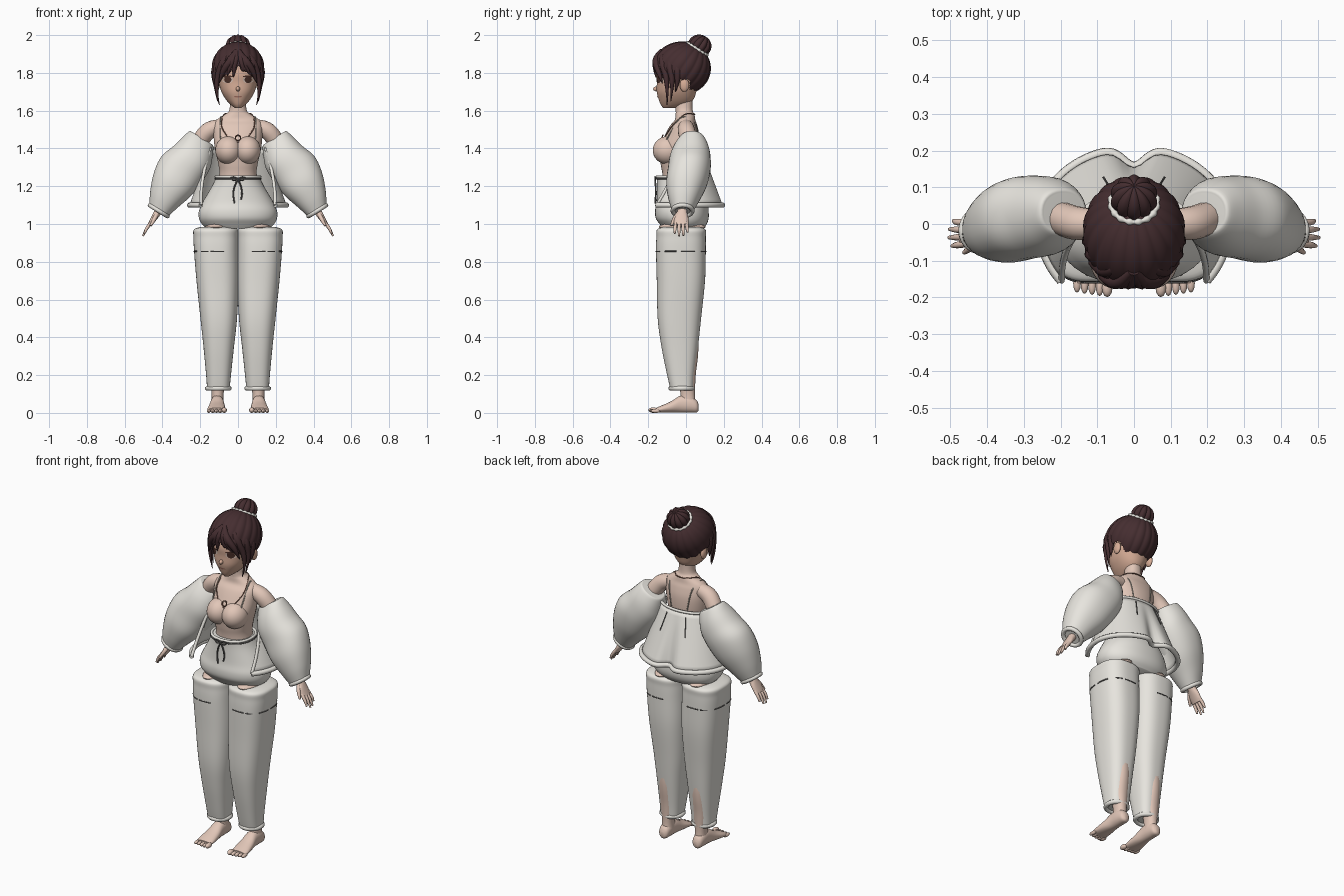
import bpy, bmesh, math
from math import sin, cos, pi, radians
from mathutils import Vector
from mathutils.bvhtree import BVHTree

if "Cube" in bpy.data.objects:
    bpy.data.objects.remove(bpy.data.objects["Cube"])


def material(name, rgb):
    m = bpy.data.materials.new(name)
    m.use_nodes = True
    m.diffuse_color = (*rgb, 1)
    m.node_tree.nodes["Principled BSDF"].inputs["Base Color"].default_value = (*rgb, 1)
    return m


WHITE = material("white_fabric", (.81, .79, .74))
SKIN = material("skin", (.76, .57, .48))
FACE = material("face_skin", (.68, .42, .31))
HAIR = material("dark_brown_hair", (.06, .027, .03))
SEAM = material("grey_seam", (.13, .125, .12))
CORD = material("brown_cord", (.20, .10, .07))
STRAP = material("taupe_strap", (.36, .33, .28))
EYE = material("dark_eye", (.07, .03, .022))
EYE_WHITE = material("eye_white", (.66, .52, .45))
LIP = material("lip", (.42, .19, .14))
parts = []


def make(name, verts, faces, mat, mirror=False, recalc=True):
    me = bpy.data.meshes.new(name)
    me.from_pydata([tuple(v) for v in verts], [], faces)
    if recalc:
        bm = bmesh.new()
        bm.from_mesh(me)
        bmesh.ops.recalc_face_normals(bm, faces=bm.faces)
        bm.to_mesh(me)
        bm.free()
    me.materials.append(mat)
    ob = bpy.data.objects.new(name, me)
    bpy.context.scene.collection.objects.link(ob)
    if mirror:
        ob.modifiers.new("mirror", "MIRROR").use_mirror_merge = False
    parts.append(ob)
    return ob


def smooth(pts, closed=False, k=5):
    """Catmull-Rom through tuples of any length."""
    n, out = len(pts), []
    pick = (lambda i: pts[i % n]) if closed else (lambda i: pts[min(max(i, 0), n - 1)])
    for i in range(n if closed else n - 1):
        quad = [pick(i + j) for j in (-1, 0, 1, 2)]
        for s in range(k):
            t = s / k
            out.append(tuple(b + .5 * t * (c - a + t * (2*a - 5*b + 4*c - d + t * (3*(b - c) + d - a)))
                             for a, b, c, d in zip(*quad)))
    return out if closed else out + [tuple(pts[-1])]


def skin_rings(name, rings, mat, mirror=False, closed=False):
    m, n = len(rings), len(rings[0])
    faces = [(i*n + j, i*n + (j + 1) % n, (i + 1) % m*n + (j + 1) % n, (i + 1) % m*n + j)
             for i in range(m if closed else m - 1) for j in range(n)]
    if not closed:
        faces += [tuple(range(n)), tuple(range((m - 1)*n, m*n))]
    return make(name, [v for r in rings for v in r], faces, mat, mirror)


def oval(ang, e):
    c, s = cos(ang), sin(ang)
    return math.copysign(abs(c)**(2/e), c), math.copysign(abs(s)**(2/e), s)


def loft(name, secs, mat, mirror=False, e=2.2, n=32, place=lambda u, v, t: (u, v, t)):
    """Sections are (t, centre u, half u, centre v, half v)."""
    rings = []
    for t, cu, hu, cv, hv in smooth(secs):
        o = [oval(2*pi*(j + .5)/n, e) for j in range(n)]
        rings.append([place(cu + hu*a, cv + hv*b, t) for a, b in o])
    return skin_rings(name, rings, mat, mirror)


def body(secs, cx=0):
    """(z, half width, front y, back y) to loft sections."""
    return [(z, cx, h, (f + b)/2, (b - f)/2) for z, h, f, b in secs]


def sweep(name, pts, radii, mat, mirror=False, closed=False, n=8, k=5):
    radii = radii if isinstance(radii, (list, tuple)) else [radii]*len(pts)
    path = smooth([(*p, r) for p, r in zip(pts, radii)], closed, k)
    ps, rings = [Vector(p[:3]) for p in path], []
    m, side = len(ps), Vector((.3, .5, .8))
    for i, p in enumerate(ps):
        a, b = (ps[i - 1], ps[(i + 1) % m]) if closed else (ps[max(i - 1, 0)], ps[min(i + 1, m - 1)])
        t = (b - a).normalized()
        side = (side - t*side.dot(t)).normalized()
        up = t.cross(side)
        rings.append([p + path[i][3]*(side*cos(2*pi*j/n) + up*sin(2*pi*j/n)) for j in range(n)])
    return skin_rings(name, rings, mat, mirror, closed)


def ball(name, c, rad, mat, mirror=False, pole=(0, 0, 1), ribs=0, depth=0, rows=14, n=24, keep=lambda p: True):
    c, pole = Vector(c), Vector(pole).normalized()
    e1 = Vector((1, 0, 0))
    e2 = pole.cross(e1)
    verts = []
    for i in range(rows + 1):
        th = .02 + (pi - .04)*i/rows
        for j in range(n):
            ph = 2*pi*j/n
            d = pole*cos(th) + (e1*cos(ph) + e2*sin(ph))*sin(th)
            g = 1 + depth*(abs(sin(ribs*ph/2)) - .6)*sin(th)
            verts.append(c + Vector((d.x*rad[0], d.y*rad[1], d.z*rad[2]))*g)
    faces = [(i*n + j, i*n + (j + 1) % n, (i + 1)*n + (j + 1) % n, (i + 1)*n + j) for i in range(rows) for j in range(n)]
    faces = [f for f in faces if keep(sum((verts[k] for k in f), Vector())/4)]
    return make(name, verts, faces, mat, mirror)


def tree_of(ob):
    return BVHTree.FromPolygons([v.co for v in ob.data.vertices], [p.vertices[:] for p in ob.data.polygons])


def hug(tree, pts, off=.002):
    hits = [tree.find_nearest(Vector(p)) for p in pts]
    return [h[0] + h[1]*off for h in hits]


# Torso, neck and bust
torso = loft("torso", body([(1.15, .12, -.12, .06), (1.26, .10, -.125, .055), (1.32, .105, -.135, .06),
             (1.40, .123, -.142, .07), (1.47, .13, -.112, .07), (1.52, .13, -.085, .06), (1.55, .115, -.06, .05),
             (1.58, .07, -.055, .045), (1.605, .046, -.055, .035), (1.68, .042, -.06, .035)]), SKIN)
ball("bust", (.05, -.095, 1.39), (.07, .081, .075), SKIN, True, rows=20, n=32)
sweep("upper_arms", [(.10, 0, 1.515), (.16, .003, 1.49), (.22, .02, 1.41), (.30, .02, 1.28)], [.04, .046, .044, .04], SKIN, True, n=16)

# Necklace and shoulder straps
half = [(.035, -.2, 1.470), (.07, -.15, 1.488), (.098, -.09, 1.535), (.09, -.01, 1.6), (.05, .06, 1.6)]
loop = [(0, -.2, 1.466)] + half + [(0, .07, 1.59)] + [(-x, y, z) for x, y, z in reversed(half)]
t_tree = tree_of(torso)
sweep("necklace", hug(t_tree, loop), .003, CORD, closed=True, n=6)
sweep("pendant_ring", [(.014*cos(a*pi/4), -.128 - .006*sin(a*pi/4 + pi), 1.456 + .014*sin(a*pi/4)) for a in range(8)], .0035, CORD, closed=True, n=6)
sweep("shoulder_straps", hug(t_tree, [(.112, -.14, 1.43), (.118, -.12, 1.49), (.112, -.03, 1.6), (.085, .08, 1.53), (.07, .12, 1.40)]), .0035, STRAP, True, n=6)

# Head
head = loft("head", body([(1.614, .016, -.120, -.06), (1.632, .04, -.134, .01), (1.66, .065, -.145, .04),
            (1.70, .088, -.155, .055), (1.75, .102, -.155, .07), (1.80, .108, -.158, .09), (1.86, .10, -.14, .09),
            (1.92, .06, -.09, .05)]), FACE, n=48)
ball("nose", (0, -.154, 1.715), (.011, .02, .013), FACE)
ball("ears", (.112, -.008, 1.735), (.014, .025, .035), FACE, True)
h_tree = tree_of(head)


def decal(name, cx, cz, w, h, mat, off, mirror=True, n=20):
    pts = [(cx, cz)] + [(cx + w*cos(2*pi*i/n), cz + h*sin(2*pi*i/n)) for i in range(n)]
    verts = []
    for x, z in pts:
        y = h_tree.ray_cast(Vector((x, -1, z)), Vector((0, 1, 0)))[0].y
        verts.append((x, y - off, z))
    make(name, verts, [(0, i + 1, (i + 1) % n + 1) for i in range(n)], mat, mirror, False)


decal("eye_whites", .055, 1.763, .029, .018, EYE_WHITE, .002)
decal("irises", .054, 1.764, .019, .018, EYE, .004)
decal("upper_lashes", .056, 1.781, .030, .005, EYE, .005)
decal("mouth", 0, 1.674, .022, .005, LIP, .003, False)


# Hair cap with combed grooves, open over the face
def hair_keep(p):
    if p.y > .02:
        return True
    return p.z > 1.765 if p.y > -.05 else p.z > 1.84 - .8*abs(p.x)


TILT = Vector((0, .54, .84))
ball("hair_cap", (0, -.022, 1.825), (.138, .152, .14), HAIR, pole=TILT, ribs=18, depth=.035, rows=50, n=144, keep=hair_keep)
ball("hair_bun", (0, .072, 1.943), (.062, .06, .058), HAIR, pole=TILT, ribs=10, depth=.14, rows=20, n=80)
ring = [Vector((0, .058, 1.927)) + .063*(Vector((1, 0, 0))*cos(a*pi/16) + Vector((0, .84, -.54))*sin(a*pi/16)) for a in range(32)]
sweep("scrunchie", ring, [.006, .010]*16, WHITE, closed=True, k=3)

# Fringe and loose locks, swept from a centre parting
locks = [[(.005, -.125, 1.915), (.04, -.157, 1.865), (.078, -.146, 1.81), (.100, -.125, 1.745)],
         [(.02, -.10, 1.925), (.075, -.125, 1.865), (.107, -.106, 1.78), (.112, -.1, 1.70), (.098, -.1, 1.63)],
         [(.05, -.06, 1.925), (.105, -.085, 1.85), (.119, -.075, 1.77), (.117, -.075, 1.71), (.108, -.08, 1.65)],
         [(.08, -.03, 1.90), (.118, -.045, 1.83), (.123, -.045, 1.77), (.116, -.055, 1.70)]]
for i, pts in enumerate(locks):
    sweep(f"side_locks_{i + 1}", pts, [.010, .020, .016, .008, .002][:len(pts) - 1] + [.002], HAIR, True)
for i, (x, z) in enumerate(((-.075, 1.775), (-.05, 1.785), (-.022, 1.775), (.03, 1.81), (.055, 1.79))):
    sweep(f"fringe_{i + 1}", [(x*.1, -.13, 1.92), (x*.55, -.158, 1.87), (x*.9, -.163 + x*x*2, 1.82), (x*1.15, -.160 + x*x*3, z)],
          [.010, .018, .012, .002], HAIR)

# Puffy sleeves, cuffs and hands share the slanted arm frame
ORIGIN, AXIS, ACROSS = Vector((.195, 0, 1.45)), Vector((.53, 0, -.85)), Vector((.85, 0, .53))


def arm(u, v, t):
    return ORIGIN + AXIS*t + ACROSS*u + Vector((0, v, 0))


loft("sleeves", [(-.006, 0, .062, .032, .052), (0, 0, .076, .032, .066), (.05, -.006, .096, .027, .093), (.11, -.009, .114, .022, .108),
                 (.19, .003, .127, .017, .113), (.28, .002, .117, .003, .108), (.37, -.001, .087, -.01, .083),
                 (.44, -.01, .058, -.018, .055)], WHITE, True, place=arm)
sweep("sleeve_cuffs", [arm(-.01 + .055*cos(a*pi/6), -.018 + .052*sin(a*pi/6), .44) for a in range(12)], .012, WHITE, True, True)
loft("palms", [(.40, -.01, .022, -.02, .026), (.45, -.01, .02, -.02, .026), (.49, -.01, .016, -.025, .038),
               (.53, -.01, .012, -.025, .036)], SKIN, True, n=16, place=arm)
for i, end in enumerate((.583, .598, .595, .575)):
    v = -.054 + .019*i
    sweep(f"fingers_{i + 1}", [arm(-.01, v, .51), arm(-.006, v*1.1 + .002, .55), arm(-.01, v*1.2 + .005, end)], [.0095, .009, .005], SKIN, True)
sweep("thumbs", [arm(-.01, -.035, .45), arm(-.014, -.062, .49), arm(-.016, -.078, .53)], [.012, .011, .006], SKIN, True)


# Open jacket body flaring to a two-lobed hem; s runs -1 to 1 round the back
def jacket(s, t):
    a = s*radians(100 + 30*t)
    notch = 1 - .24*t*math.exp(-(a/.17)**2)
    depth = (.085 + .12*t) if cos(a) > 0 else (.11 + .13*t)
    return (sin(a)*(.15 + .107*t), cos(a)*depth*notch, 1.40 - .30*t)


NA, NT = 60, 10
around = [-1 + 2*i/NA for i in range(NA + 1)]
shell = make("jacket_body", [jacket(s, t/NT) for t in range(NT + 1) for s in around],
             [(t*(NA + 1) + i, t*(NA + 1) + i + 1, (t + 1)*(NA + 1) + i + 1, (t + 1)*(NA + 1) + i)
              for t in range(NT) for i in range(NA)], WHITE)
shell.modifiers.new("thickness", "SOLIDIFY").thickness = .008
sweep("jacket_hem", [jacket(s, 1) for s in around], .014, WHITE, k=2)
sweep("jacket_top_edge", [jacket(s, 0) for s in around], .008, WHITE, k=1)
sweep("jacket_front_edges", [jacket(1, t/5) for t in range(6)], .009, WHITE, True)
sweep("jacket_back_seams", [Vector(jacket(.22, t)) + Vector((.001, .004, 0)) for t in (.08, .2, .32, .42)], .003, SEAM, True, n=6)

# Shorts with drawstring
loft("shorts", body([(.975, .165, -.12, .09), (1.0, .192, -.14, .11), (1.03, .207, -.16, .12), (1.07, .207, -.164, .12),
                     (1.12, .185, -.156, .115), (1.20, .138, -.153, .09), (1.25, .115, -.155, .075)]), WHITE, n=48)
for name, z, r, out, mat in (("waistband", 1.25, .008, 0, WHITE), ("waist_cord", 1.239, .0035, .005, SEAM)):
    pts = [oval(2*pi*i/24, 2.2) for i in range(24)]
    sweep(name, [((.117 + out)*u, -.04 + (.114 + out)*v, z) for u, v in pts], r, mat, closed=True)
sweep("bow_loops", [(0, -.163, 1.237), (.022, -.165, 1.250), (.038, -.162, 1.243), (.022, -.165, 1.23), (0, -.163, 1.237)], .003, SEAM, True, n=6)
for name, s, end in (("left_string", 1, 1.13), ("right_string", -1.2, 1.11)):
    sweep(name, [(0, -.163, 1.237), (.015*s, -.161, 1.2), (.021*s, -.159, 1.16), (.016*s, -.163, end)], .0045, SEAM, n=6)
ball("hips", (.115, -.02, .985), (.058, .124, .022), SKIN, True)

# Wide trouser legs with pocket seams and cuffs
loft("trouser_legs", [(.985, .112, .085, -.025, .095), (.97, .117, .117, -.025, .129), (.93, .117, .119, -.026, .131),
                      (.86, .115, .118, -.027, .132), (.70, .108, .112, -.027, .128), (.50, .102, .097, -.035, .115),
                      (.35, .102, .081, -.033, .097), (.20, .103, .066, -.027, .073), (.13, .104, .06, -.022, .062)],
     WHITE, True, e=2.6, n=48)
dashes = ((-105, -80), (-75, -54), (-34, -6), (0, 28), (50, 72), (78, 104))
for i, (a0, a1) in enumerate(dashes):
    pts = [oval(radians(a0 + (a1 - a0)*j/6), 2.6) for j in range(7)]
    sweep(f"pocket_seams_{i + 1}", [(.115 + .118*u, -.027 + .132*v, .855) for u, v in pts], .0035, SEAM, True, n=6, k=2)
sweep("trouser_cuffs", [(.104 + .058*cos(a*pi/8), -.022 + .058*sin(a*pi/8), .13) for a in range(16)], .013, WHITE, True, True)

# Lower legs, feet and toes
loft("lower_legs", body([(.05, .033, -.03, .052), (.10, .032, -.03, .048), (.20, .044, -.04, .052), (.29, .046, -.05, .063),
                         (.36, .046, -.05, .066), (.45, .045, -.05, .06)], .108), SKIN, True, n=20)
loft("feet", [(.067, .11, .012, .028, .016), (.055, .11, .028, .035, .033), (.02, .11, .034, .046, .045), (-.03, .11, .036, .046, .045),
              (-.08, .112, .043, .031, .03), (-.13, .114, .048, .02, .019), (-.16, .114, .046, .014, .012)],
     SKIN, True, n=20, place=lambda u, v, t: (u, t, v))
for i in range(5):
    r = .0145 if i == 0 else .0105
    ball(f"toes_{i + 1}", (.073 + .0205*i, -.173 + .003*i, r), (r, .026, r), SKIN, True, rows=8, n=12)

# Shading
bpy.ops.object.select_all(action="DESELECT")
for ob in parts:
    ob.select_set(True)
bpy.context.view_layer.objects.active = parts[0]
bpy.ops.object.shade_smooth_by_angle(angle=radians(50))
